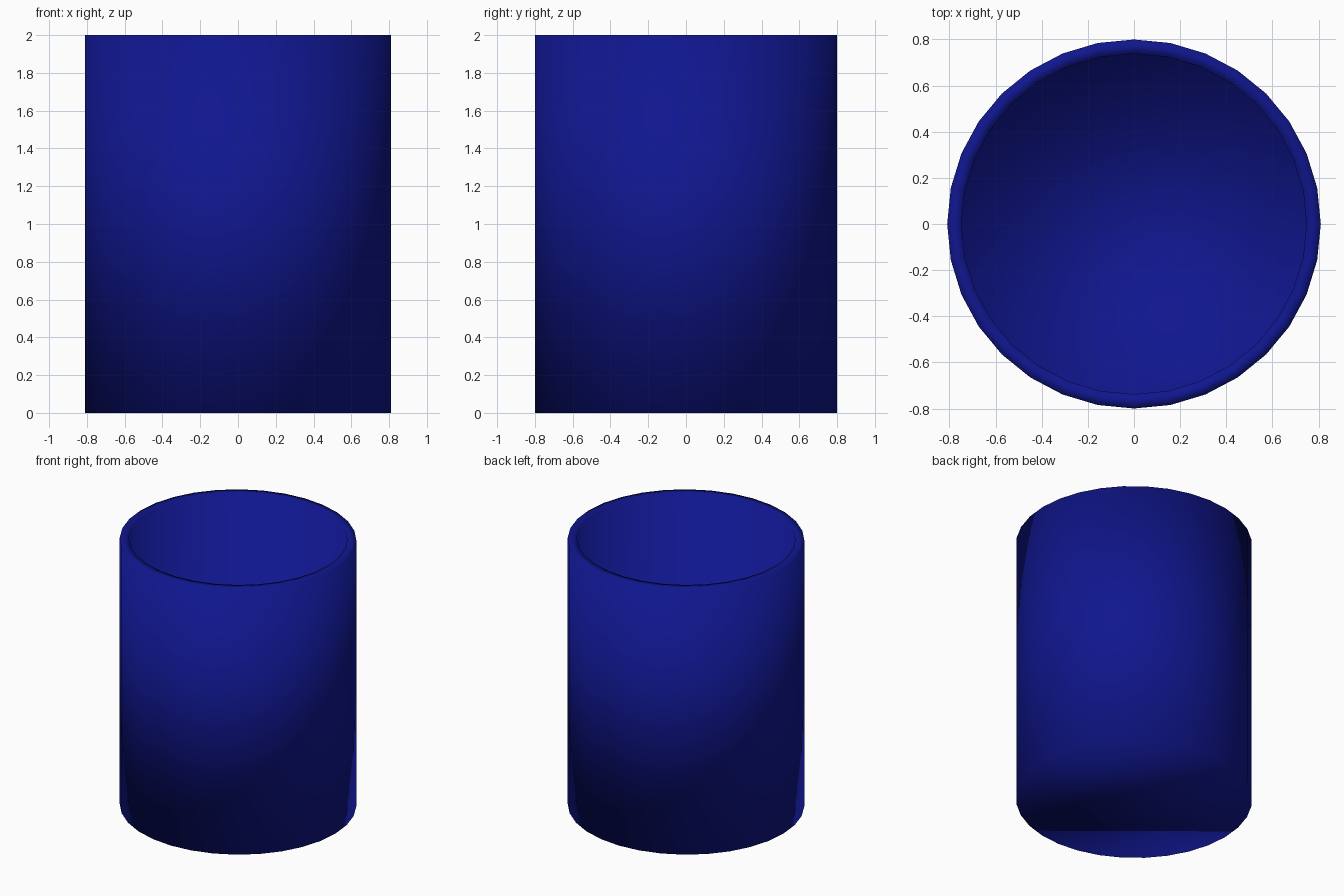
import bpy, bmesh
from math import cos, sin, tau

if "Cube" in bpy.data.objects:
    bpy.data.objects.remove(bpy.data.objects["Cube"])

SIDES = 32
RX, RY = 0.81, 0.80      # outer radii
WALL = 0.062             # wall and floor thickness
HEIGHT = 2.0

bm = bmesh.new()


def ring(inset, z):
    return [bm.verts.new(((RX - inset) * cos(tau * i / SIDES),
                          (RY - inset) * sin(tau * i / SIDES), z))
            for i in range(SIDES)]


# outer base, outer rim, inner rim, inner floor
rings = [ring(0, 0), ring(0, HEIGHT), ring(WALL, HEIGHT), ring(WALL, WALL)]
for a, b in zip(rings, rings[1:]):
    for i in range(SIDES):
        j = (i + 1) % SIDES
        bm.faces.new((a[i], a[j], b[j], b[i]))

# flat underside and inside floor
bm.faces.new(rings[0][::-1])
bm.faces.new(rings[-1])
bmesh.ops.recalc_face_normals(bm, faces=bm.faces)

# the whole cup is smooth shaded, including across the rims
for f in bm.faces:
    f.smooth = True

mesh = bpy.data.meshes.new("cup")
bm.to_mesh(mesh)
bm.free()
cup = bpy.data.objects.new("cup", mesh)
bpy.context.collection.objects.link(cup)

# dark blue colour
blue = bpy.data.materials.new("dark_blue")
blue.diffuse_color = (0.005, 0.008, 0.27, 1)
blue.use_nodes = True
blue.node_tree.nodes["Principled BSDF"].inputs["Base Color"].default_value = blue.diffuse_color
mesh.materials.append(blue)
